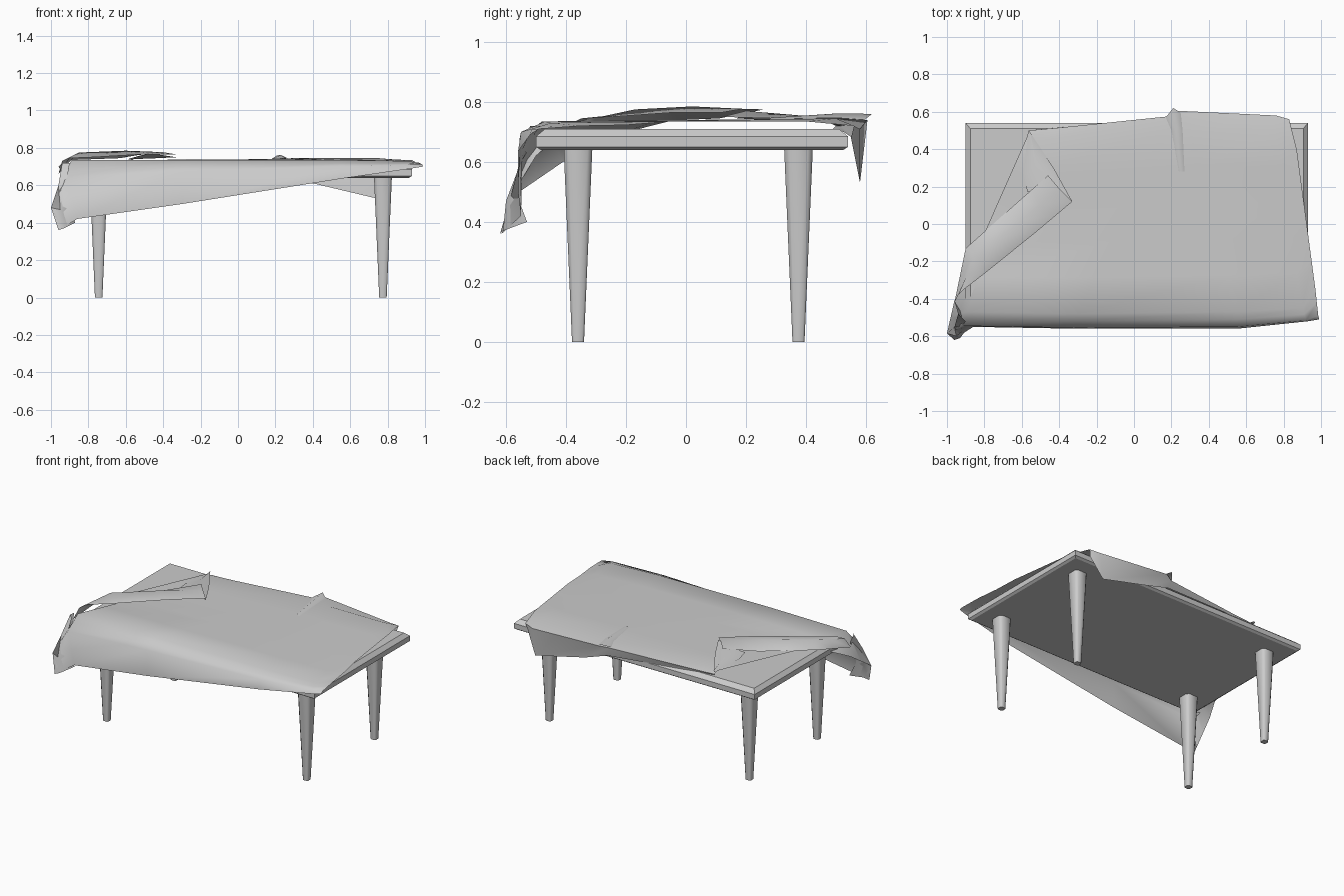
import bpy, bmesh, math
from mathutils import Vector

if "Cube" in bpy.data.objects:
    bpy.data.objects.remove(bpy.data.objects["Cube"])

grey = bpy.data.materials.new("plain_grey")
grey.diffuse_color = (0.6, 0.6, 0.6, 1)
grey.use_nodes = True
grey.node_tree.nodes["Principled BSDF"].inputs["Base Color"].default_value = grey.diffuse_color


def make(name, verts, faces, angle=40):
    me = bpy.data.meshes.new(name)
    me.from_pydata(verts, [], faces)
    me.materials.append(grey)
    ob = bpy.data.objects.new(name, me)
    bpy.context.collection.objects.link(ob)
    bpy.ops.object.select_all(action='DESELECT')
    ob.select_set(True)
    bpy.context.view_layer.objects.active = ob
    bpy.ops.object.shade_smooth_by_angle(angle=math.radians(angle))
    return ob


def stack(name, rings, angle=40):
    """Closed solid lofted through rings of equal point count."""
    n = len(rings[0])
    verts = [p for r in rings for p in r]
    faces = [(i * n + j, i * n + (j + 1) % n, (i + 1) * n + (j + 1) % n, (i + 1) * n + j)
             for i in range(len(rings) - 1) for j in range(n)]
    faces += [tuple(reversed(range(n))), tuple(range(len(verts) - n, len(verts)))]
    return make(name, verts, faces, angle)


def rect(cx, cy, hx, hy, z, c=0.0):
    """Rectangle ring, with corners cut by c when given."""
    if not c:
        pts = [(-hx, -hy), (hx, -hy), (hx, hy), (-hx, hy)]
    else:
        pts = [(-hx + c, -hy), (hx - c, -hy), (hx, -hy + c), (hx, hy - c),
               (hx - c, hy), (-hx + c, hy), (-hx, hy - c), (-hx, -hy + c)]
    return [(cx + x, cy + y, z) for x, y in pts]


def loft(rows, mids):
    """Add straight in-between rows; mids[i] = extra rows after row i."""
    out = []
    for i, row in enumerate(rows[:-1]):
        k = mids[i] + 1
        for s in range(k):
            out.append([Vector(a).lerp(Vector(b), s / k) for a, b in zip(row, rows[i + 1])])
    out.append([Vector(p) for p in rows[-1]])
    return out


def sheet(name, rows, angle):
    n = len(rows[0])
    verts = [tuple(p) for r in rows for p in r]
    faces = [(i * n + j, i * n + j + 1, (i + 1) * n + j + 1, (i + 1) * n + j)
             for i in range(len(rows) - 1) for j in range(n - 1)]
    return make(name, verts, faces, angle)


# Table top with a chamfered upper edge
stack("table_top", [rect(0.015, 0.02, 0.90, 0.505, 0.64),
                    rect(0.015, 0.02, 0.915, 0.52, 0.65),
                    rect(0.015, 0.02, 0.915, 0.52, 0.685),
                    rect(0.015, 0.02, 0.89, 0.49, 0.71)], 30)

# Four tapered legs
for sx, x in (("left", -0.745), ("right", 0.775)):
    for sy, y in (("front", -0.36), ("back", 0.375)):
        stack(f"{sy}_{sx}_leg", [rect(x, y, 0.02, 0.02, 0.0, 0.007),
                                 rect(x, y, 0.048, 0.048, 0.65, 0.016)], 60)

# Tablecloth: front hem, front fold, front top, back top, back edge, back hem
cloth_rows = [
    [(-.96, -.615, .36), (-.86, -.55, .42), (-.3, -.56, .50), (.55, -.56, .635),
     (.93, -.52, .69), (.99, -.51, .70)],
    [(-1.0, -.585, .48), (-.91, -.545, .64), (-.3, -.555, .675), (.55, -.55, .70),
     (.92, -.515, .71), (.985, -.49, .71)],
    [(-.96, -.41, .60), (-.89, -.47, .735), (-.3, -.48, .735), (.55, -.47, .735),
     (.9, -.45, .73), (.97, -.35, .72)],
    [(-.57, .47, .735), (-.5, .45, .735), (.18, .50, .74), (.3, .50, .745),
     (.75, .50, .745), (.87, .40, .735)],
    [(-.565, .50, .72), (-.4, .515, .72), (.18, .575, .73), (.24, .605, .74),
     (.76, .58, .71), (.83, .56, .72)],
    [(-.56, .49, .71), (-.3, .525, .70), (.2, .57, .67), (.36, .585, .62),
     (.74, .58, .53), (.82, .55, .68)],
]
rows = loft(cloth_rows, [0, 1, 4, 0, 0])
for p in rows[4]:            # lift the overhang back onto the table at the left
    p.z = max(p.z, 0.69)
for r in rows[5:9]:
    for p in r:
        p.z = max(p.z, 0.735)
sheet("tablecloth", rows, 60)

# Pinched crease standing at the back edge
crease = [[(.17, .57, .735), (.21, .62, .76), (.25, .595, .74)],
          [(.20, .50, .742), (.23, .51, .762), (.26, .50, .747)],
          [(.24, .28, .742), (.25, .28, .747), (.27, .28, .742)]]
sheet("cloth_crease", crease, 60)

# Left side turned back over the top: outer edge, ridge, inner edge
flap = [[(-.96, -.42, .66), (-.94, -.38, .73), (-.91, -.35, .745)],
        [(-.90, -.13, .735), (-.85, -.17, .775), (-.78, -.25, .75)],
        [(-.63, .11, .745), (-.60, .02, .785), (-.52, -.04, .765)],
        [(-.46, .26, .775), (-.40, .19, .777), (-.33, .12, .765)]]
sheet("cloth_flap", loft(flap, [1, 1, 1]), 60)

# Small fold linking the flap to the back edge
fold = [[(-.565, .50, .735), (-.56, .50, .745), (-.555, .49, .74)],
        [(-.59, .27, .74), (-.52, .32, .76), (-.43, .30, .745)],
        [(-.57, .17, .745), (-.46, .20, .77), (-.33, .12, .75)]]
sheet("cloth_fold", fold, 60)

# Hanging corner pleat at the front left
pleat = [[(-.96, -.41, .70), (-.94, -.48, .72), (-.90, -.52, .72)],
         [(-.91, -.50, .62), (-.96, -.55, .60), (-.92, -.55, .60)],
         [(-1.0, -.585, .48), (-.95, -.60, .47), (-.90, -.56, .48)],
         [(-.96, -.62, .36), (-.93, -.61, .37), (-.87, -.53, .40)]]
sheet("corner_pleat", pleat, 60)
